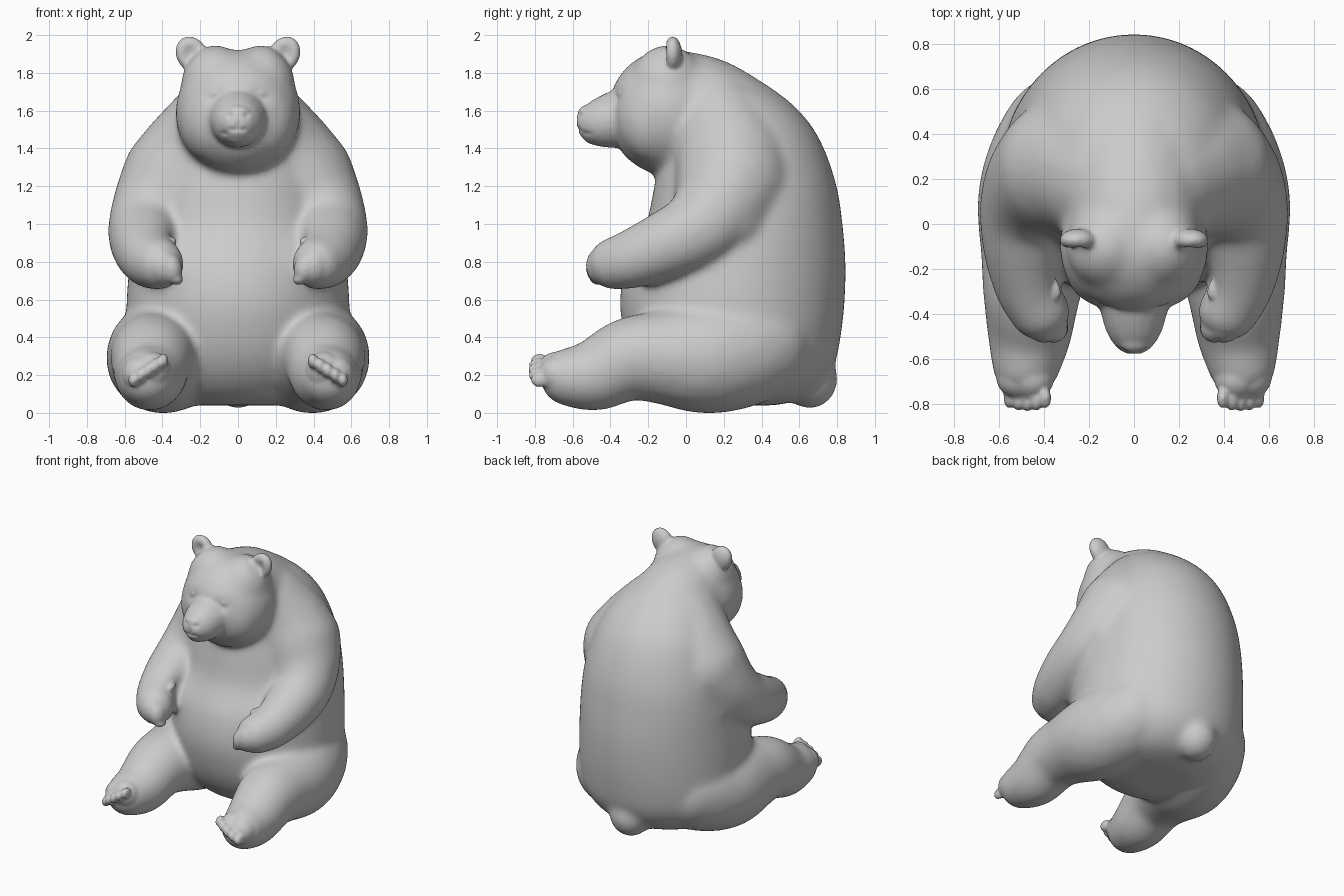
import bpy, bmesh, math
from mathutils import Vector, Matrix

cube = bpy.data.objects.get("Cube")
if cube:
    bpy.data.objects.remove(cube, do_unlink=True)

fur = bpy.data.materials.new("plain grey")
fur.use_nodes = True
GREY = (0.6, 0.6, 0.6, 1)
fur.diffuse_color = GREY
fur.node_tree.nodes["Principled BSDF"].inputs["Base Color"].default_value = GREY


def ball(bm, pos, size, tilt=0.0):
    """Ellipsoid; tilt leans it sideways about the y axis."""
    if not isinstance(size, tuple):
        size = (size,) * 3
    m = Matrix.Translation(pos) @ Matrix.Rotation(tilt, 4, 'Y') @ Matrix.Diagonal((*size, 1))
    bmesh.ops.create_icosphere(bm, subdivisions=3, radius=1, matrix=m)


def spline(points, steps):
    """Smooth curve through tuples of any length."""
    p = [Vector(q) for q in points]
    p = [p[0]] + p + [p[-1]]
    out = []
    for a, b, c, d in zip(p, p[1:], p[2:], p[3:]):
        for i in range(steps):
            t = i / steps
            out.append(b + (c - a) * (t / 2) + (a * 2 - b * 5 + c * 4 - d) * (t * t / 2)
                       + (b * 3 - a - c * 3 + d) * (t ** 3 / 2))
    return out + [p[-1]]


def limb(bm, stations, side=1):
    """Chain of closely spaced balls through (x, y, z, radius) stations."""
    for x, y, z, r in spline(stations, 7):
        ball(bm, (x * side, y, z), r)


def loft(bm, stations, n=64):
    """Closed upright body through (z, front y, back y, half width) ovals."""
    rings = []
    for z, front, back, rx in spline(stations, 6):
        ring = []
        for i in range(n):
            t = math.tau * i / n
            y = (front + back) / 2 + (back - front) / 2 * math.sin(t)
            ring.append(bm.verts.new((rx * math.cos(t), y, z)))
        rings.append(ring)
    for low, high in zip(rings, rings[1:]):
        for i in range(n):
            j = (i + 1) % n
            bm.faces.new((low[i], low[j], high[j], high[i]))
    bm.faces.new(rings[0][::-1])
    bm.faces.new(rings[-1])


def fuse(bm, name, voxel, passes):
    """Merge overlapping forms into one soft skin."""
    mesh = bpy.data.meshes.new(name)
    bm.to_mesh(mesh)
    bm.free()
    ob = bpy.data.objects.new(name, mesh)
    bpy.context.collection.objects.link(ob)
    rm = ob.modifiers.new("skin", 'REMESH')
    rm.mode, rm.voxel_size = 'VOXEL', voxel
    sm = ob.modifiers.new("soften", 'SMOOTH')
    sm.factor, sm.iterations = 0.5, passes
    dg = bpy.context.evaluated_depsgraph_get()
    done = bpy.data.meshes.new_from_object(ob.evaluated_get(dg))
    ob.modifiers.clear()
    ob.data = done
    bpy.data.meshes.remove(mesh)
    done.name = name
    return ob


def push(mesh, centre, radius, offset):
    """Soft local dent or swelling, mirrored on both sides."""
    for s in (-1, 1) if centre[0] else (1,):
        c = Vector((centre[0] * s, *centre[1:]))
        d = Vector((offset[0] * s, *offset[1:]))
        for v in mesh.vertices:
            q = sum(((v.co[k] - c[k]) / radius[k]) ** 2 for k in range(3))
            if q < 6:
                v.co += d * math.exp(-q)


# Torso
bm = bmesh.new()
loft(bm, [(0.05, 0.05, 0.48, 0.25), (0.09, -0.1, 0.62, 0.4), (0.17, -0.2, 0.725, 0.5),
          (0.28, -0.275, 0.79, 0.565), (0.42, -0.325, 0.82, 0.59), (0.6, -0.35, 0.84, 0.59),
          (0.8, -0.315, 0.845, 0.575), (1.0, -0.215, 0.83, 0.55), (1.2, -0.17, 0.8, 0.52),
          (1.4, -0.13, 0.735, 0.465), (1.55, -0.1, 0.65, 0.4), (1.68, -0.1, 0.52, 0.31),
          (1.77, -0.05, 0.36, 0.2)])

# Neck and skull
limb(bm, [(0, 0.25, 1.42, 0.375), (0, 0.1, 1.585, 0.31), (0, -0.04, 1.625, 0.305)])
ball(bm, (0, -0.1, 1.6), (0.335, 0.315, 0.335))
for s in (-1, 1):
    ball(bm, (0.12 * s, -0.1, 1.735), (0.185, 0.2, 0.225))
    # Cheeks
    ball(bm, (0.13 * s, -0.17, 1.57), (0.185, 0.2, 0.24))
    # Slope from neck to shoulder
    limb(bm, [(0.09, 0.18, 1.5, 0.3), (0.21, 0.24, 1.36, 0.31), (0.31, 0.25, 1.24, 0.31)], s)
    # Arms
    limb(bm, [(0.31, 0.25, 1.24, 0.31), (0.41, 0.19, 1.11, 0.255), (0.48, 0.07, 0.985, 0.21),
              (0.49, -0.1, 0.9, 0.185), (0.465, -0.27, 0.83, 0.16), (0.42, -0.38, 0.8, 0.14)], s)
    limb(bm, [(0.34, 0.32, 1.2, 0.23), (0.42, 0.22, 1.05, 0.22)], s)
    # Rump and legs
    limb(bm, [(0.305, 0.38, 0.37, 0.29), (0.35, 0.27, 0.335, 0.305), (0.4, 0.1, 0.305, 0.3),
              (0.435, -0.12, 0.305, 0.25), (0.455, -0.3, 0.295, 0.22),
              (0.465, -0.48, 0.21, 0.19), (0.48, -0.62, 0.2, 0.155)], s)
# Tail
ball(bm, (0, 0.655, 0.19), (0.15, 0.15, 0.16))
base = fuse(bm, "body_base", 0.016, 28)

# Finer forms fused onto the soft body
bm = bmesh.new()
bm.from_mesh(base.data)
old = base.data
bpy.data.objects.remove(base)
bpy.data.meshes.remove(old)

# Muzzle, nose and chin
limb(bm, [(0, -0.27, 1.575, 0.18), (0, -0.36, 1.565, 0.153), (0, -0.43, 1.55, 0.133),
          (0, -0.475, 1.545, 0.108)])
ball(bm, (0, -0.525, 1.59), (0.07, 0.05, 0.05))
ball(bm, (0, -0.46, 1.48), (0.075, 0.09, 0.055))
for s in (-1, 1):
    # Ears
    ball(bm, (0.245 * s, -0.072, 1.908), (0.083, 0.052, 0.1), 0.5 * s)
    # Feet with a row of toes
    ball(bm, (0.455 * s, -0.685, 0.235), 0.1)
    ball(bm, (0.515 * s, -0.68, 0.215), 0.1)
    for i in range(5):
        t = i / 4
        x, z = 0.395 + 0.16 * t, 0.285 - 0.1 * t
        ball(bm, (x * s, -0.775 - 0.015 * math.sin(math.pi * t), z), (0.027, 0.048, 0.04))
    # Paws with a row of fingers curling inward
    ball(bm, (0.4 * s, -0.425, 0.79), (0.095, 0.105, 0.11), 0.2 * s)
    ball(bm, (0.355 * s, -0.46, 0.775), (0.06, 0.07, 0.085), 0.2 * s)
    for i in range(5):
        t = i / 4
        ball(bm, ((0.325 + 0.015 * t) * s, -0.46 + 0.17 * t, 0.715 + 0.2 * t), (0.036, 0.05, 0.028))
bear = fuse(bm, "bear_body", 0.0115, 5)

# Palms, ear cups, eye sockets, eyes, nostrils and mouth
me = bear.data
push(me, (0.3, -0.24, 0.86), (0.08, 0.1, 0.12), (0.035, 0, 0))
push(me, (0.25, -0.13, 1.91), (0.045, 0.04, 0.055), (0, 0.03, 0))
push(me, (0.12, -0.37, 1.68), (0.06, 0.06, 0.045), (0, 0.018, 0))
push(me, (0.13, -0.36, 1.7), (0.025, 0.06, 0.018), (0, -0.008, 0))
push(me, (0.045, -0.56, 1.585), (0.016, 0.03, 0.014), (0, 0.01, 0))
push(me, (0, -0.57, 1.53), (0.012, 0.05, 0.025), (0, 0.01, 0))
push(me, (0.03, -0.55, 1.51), (0.025, 0.05, 0.012), (0, 0.012, 0))
push(me, (0.07, -0.52, 1.49), (0.025, 0.06, 0.012), (0, 0.012, 0))

# Settle on the ground and finish
low = min(v.co.z for v in me.vertices)
for v in me.vertices:
    v.co.z -= low
me.materials.clear()
me.materials.append(fur)
me.polygons.foreach_set("use_smooth", [True] * len(me.polygons))
me.update()
